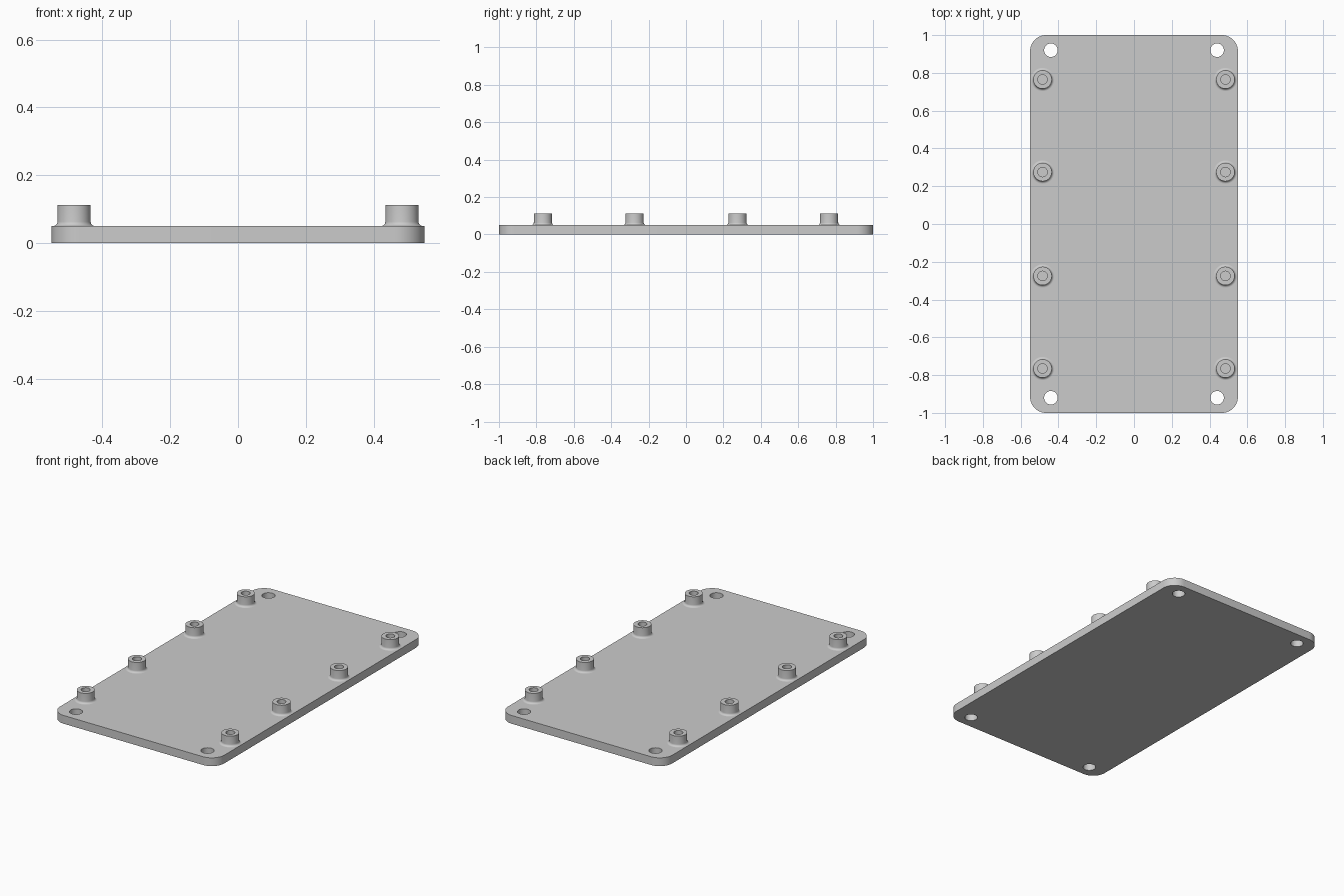
import bpy, bmesh, math
from math import cos, sin, pi

cube = bpy.data.objects.get("Cube")
if cube:
    bpy.data.objects.remove(cube, do_unlink=True)

HALF_X, HALF_Y, THICK = 0.55, 1.0, 0.05
CORNER_R, TOP = 0.085, 0.112

grey = bpy.data.materials.new("plain grey")
grey.use_nodes = True
grey.diffuse_color = (0.6, 0.6, 0.6, 1)
grey.node_tree.nodes["Principled BSDF"].inputs["Base Color"].default_value = (0.6, 0.6, 0.6, 1)


def finish(obj):
    obj.data.materials.clear()
    obj.data.materials.append(grey)
    bpy.ops.object.select_all(action="DESELECT")
    obj.select_set(True)
    bpy.context.view_layer.objects.active = obj
    bpy.ops.object.shade_smooth_by_angle(angle=math.radians(35))


def arc(cx, cy, r, start, end, steps):
    angles = [start + (end - start) * i / steps for i in range(steps + 1)]
    return [(cx + r * cos(a), cy + r * sin(a)) for a in angles]


# Base plate: rounded rectangle with four corner screw holes
outline = []
for k, (sx, sy) in enumerate([(1, 1), (-1, 1), (-1, -1), (1, -1)]):
    outline += arc(sx * (HALF_X - CORNER_R), sy * (HALF_Y - CORNER_R),
                   CORNER_R, k * pi / 2, (k + 1) * pi / 2, 12)
holes = [arc(sx * 0.44, sy * 0.92, 0.036, 0, 2 * pi, 32)[:-1]
         for sx in (-1, 1) for sy in (-1, 1)]

curve = bpy.data.curves.new("base_plate_outline", "CURVE")
curve.dimensions = "2D"
curve.fill_mode = "BOTH"
curve.extrude = THICK / 2
for loop in [outline] + holes:
    spline = curve.splines.new("POLY")
    spline.points.add(len(loop) - 1)
    for point, (x, y) in zip(spline.points, loop):
        point.co = (x, y, THICK / 2, 1)
    spline.use_cyclic_u = True
temp = bpy.data.objects.new("outline", curve)
bpy.context.collection.objects.link(temp)
bpy.context.view_layer.update()
mesh = bpy.data.meshes.new_from_object(temp.evaluated_get(bpy.context.evaluated_depsgraph_get()))
bpy.data.objects.remove(temp, do_unlink=True)
bm = bmesh.new()
bm.from_mesh(mesh)
for v in bm.verts:
    v.co.z = THICK if v.co.z > (min(w.co.z for w in bm.verts) + 0.01) else v.co.z
low = min(v.co.z for v in bm.verts)
for v in bm.verts:
    v.co.z = 0 if v.co.z < low + 0.01 else THICK
bmesh.ops.remove_doubles(bm, verts=bm.verts, dist=1e-5)
bmesh.ops.recalc_face_normals(bm, faces=bm.faces)
bm.to_mesh(mesh)
bm.free()
plate = bpy.data.objects.new("base_plate", mesh)
bpy.context.collection.objects.link(plate)
finish(plate)

# Standoff profile: fillet at the foot, straight wall, flat rim, bore
R, BORE, FILLET = 0.049, 0.025, 0.013
profile = arc(R + FILLET, THICK + FILLET, FILLET, 1.5 * pi, pi, 6)
profile += [(R, TOP), (BORE, TOP), (BORE, THICK)]


def standoff(name, x, y, sides=40):
    bm = bmesh.new()
    rings = [[bm.verts.new((r * cos(2 * pi * i / sides), r * sin(2 * pi * i / sides), z))
              for i in range(sides)] for r, z in profile]
    for a, b in zip(rings, rings[1:]):
        for i in range(sides):
            j = (i + 1) % sides
            bm.faces.new((a[i], a[j], b[j], b[i]))
    me = bpy.data.meshes.new(name)
    bm.to_mesh(me)
    bm.free()
    obj = bpy.data.objects.new(name, me)
    obj.location = (x, y, 0)
    bpy.context.collection.objects.link(obj)
    finish(obj)


# Four standoffs along each long edge
for side, x in (("left", 0.484), ("right", -0.484)):
    for n, y in enumerate((-0.765, -0.275, 0.275, 0.765), 1):
        standoff(f"standoff_{side}_{n}", x, y)
